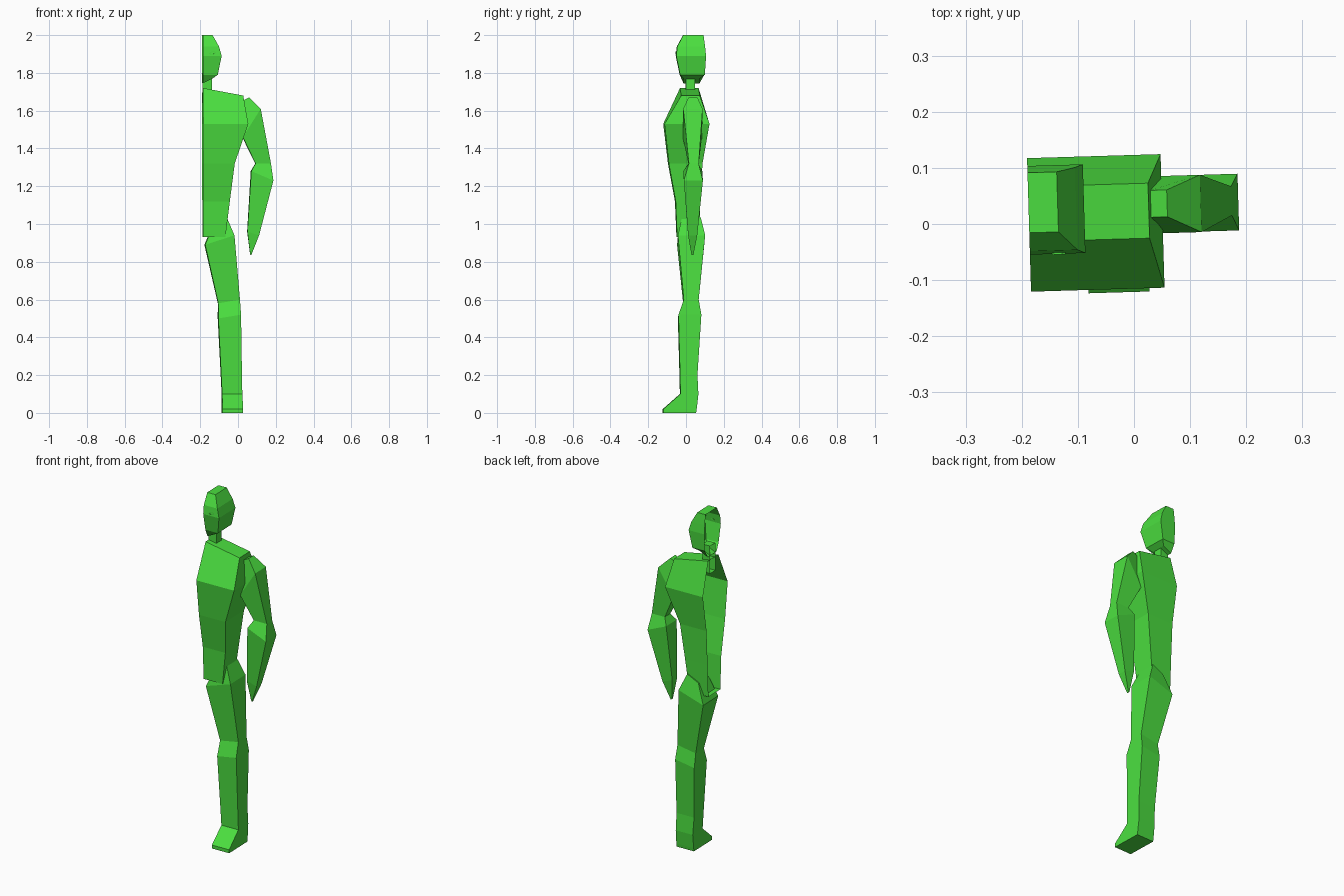
import bpy, bmesh, math
from mathutils import Matrix

green = bpy.data.materials.new("bright_green")
green.diffuse_color = (0.07, 0.73, 0.05, 1)
TURN = Matrix.Rotation(0.03, 4, 'Z')   # whole figure is turned slightly
MID = -0.187                           # open centre line of the half body


def finish(name, bm):
    bmesh.ops.transform(bm, matrix=TURN, verts=bm.verts)
    mesh = bpy.data.meshes.new(name)
    bm.to_mesh(mesh)
    bm.free()
    mesh.materials.append(green)
    obj = bpy.data.objects.new(name, mesh)
    bpy.context.collection.objects.link(obj)
    return obj


def loft(name, rings, open_mid=False):
    """Join four-sided rings, top to bottom: inner x, z, outer x, z, front y, back y."""
    bm = bmesh.new()
    loops = []
    for xi, zi, xo, zo, y0, y1 in rings:
        pts = [(xi, y0, zi), (xo, y0, zo), (xo, y1, zo), (xi, y1, zi)]
        loops.append([bm.verts.new(p) for p in pts])
    for a, b in zip(loops, loops[1:]):
        for i in range(3 if open_mid else 4):
            j = (i + 1) % 4
            bm.faces.new((a[j], a[i], b[i], b[j]))
    bm.faces.new(loops[0])
    bm.faces.new(loops[-1][::-1])
    return finish(name, bm)


# Head, open along the centre line
loft("head", [
    (MID, 2.0, -0.135, 2.0, -0.010, 0.097),
    (MID, 1.94, -0.102, 1.94, -0.043, 0.104),
    (MID, 1.89, -0.088, 1.89, -0.049, 0.109),
    (MID, 1.79, -0.108, 1.79, -0.028, 0.103),
    (MID, 1.745, -0.135, 1.77, -0.008, 0.077)], True)

# Neck, running down into the torso
loft("neck", [
    (MID, 1.80, -0.138, 1.80, 0.003, 0.053),
    (MID, 1.64, -0.138, 1.64, 0.003, 0.053)], True)

# Torso, open along the centre line
loft("torso", [
    (MID, 1.72, 0.027, 1.68, -0.026, 0.072),
    (MID, 1.53, 0.051, 1.53, -0.115, 0.123),
    (MID, 1.32, -0.020, 1.32, -0.090, 0.088),
    (MID, 1.12, -0.045, 1.12, -0.053, 0.078),
    (MID, 0.93, -0.068, 0.93, -0.045, 0.070)], True)

# Arm: shoulder, elbow, forearm and pointed hand
loft("arm", [
    (0.030, 1.655, 0.060, 1.67, 0.011, 0.059),
    (0.025, 1.46, 0.120, 1.61, -0.018, 0.084),
    (0.093, 1.32, 0.175, 1.32, 0.010, 0.062),
    (0.070, 1.28, 0.187, 1.23, -0.017, 0.084),
    (0.050, 0.96, 0.112, 0.94, 0.008, 0.056),
    (0.065, 0.84, 0.071, 0.835, 0.027, 0.037)])

# Leg: hip, thigh, knee, calf and ankle, then the foot
loft("leg", [
    (-0.130, 1.00, -0.060, 1.035, -0.020, 0.080),
    (-0.175, 0.89, -0.020, 0.94, -0.042, 0.102),
    (-0.105, 0.58, 0.010, 0.60, -0.012, 0.067),
    (-0.105, 0.50, 0.015, 0.52, -0.040, 0.081),
    (-0.090, 0.20, 0.020, 0.20, -0.032, 0.060),
    (-0.085, 0.10, 0.022, 0.10, -0.030, 0.065),
    (-0.085, 0.02, 0.024, 0.02, -0.121, 0.056),
    (-0.085, 0.0, 0.024, 0.0, -0.121, 0.053)])

# Eye: flat six-sided rim around a recessed centre, on the face
bm = bmesh.new()
rim = []
for scale, depth in ((1.0, -0.0505), (0.6, -0.0505), (0.6, -0.046)):
    rim.append([bm.verts.new((-0.136 + 0.020 * scale * math.cos(k * math.pi / 3),
                              depth,
                              1.905 + 0.009 * scale * math.sin(k * math.pi / 3)
                              + 0.003 * scale * math.cos(k * math.pi / 3)))
                for k in range(6)])
for a, b in zip(rim, rim[1:]):
    for i in range(6):
        j = (i + 1) % 6
        bm.faces.new((a[i], a[j], b[j], b[i]))
bm.faces.new(rim[-1])
finish("eye", bm)
